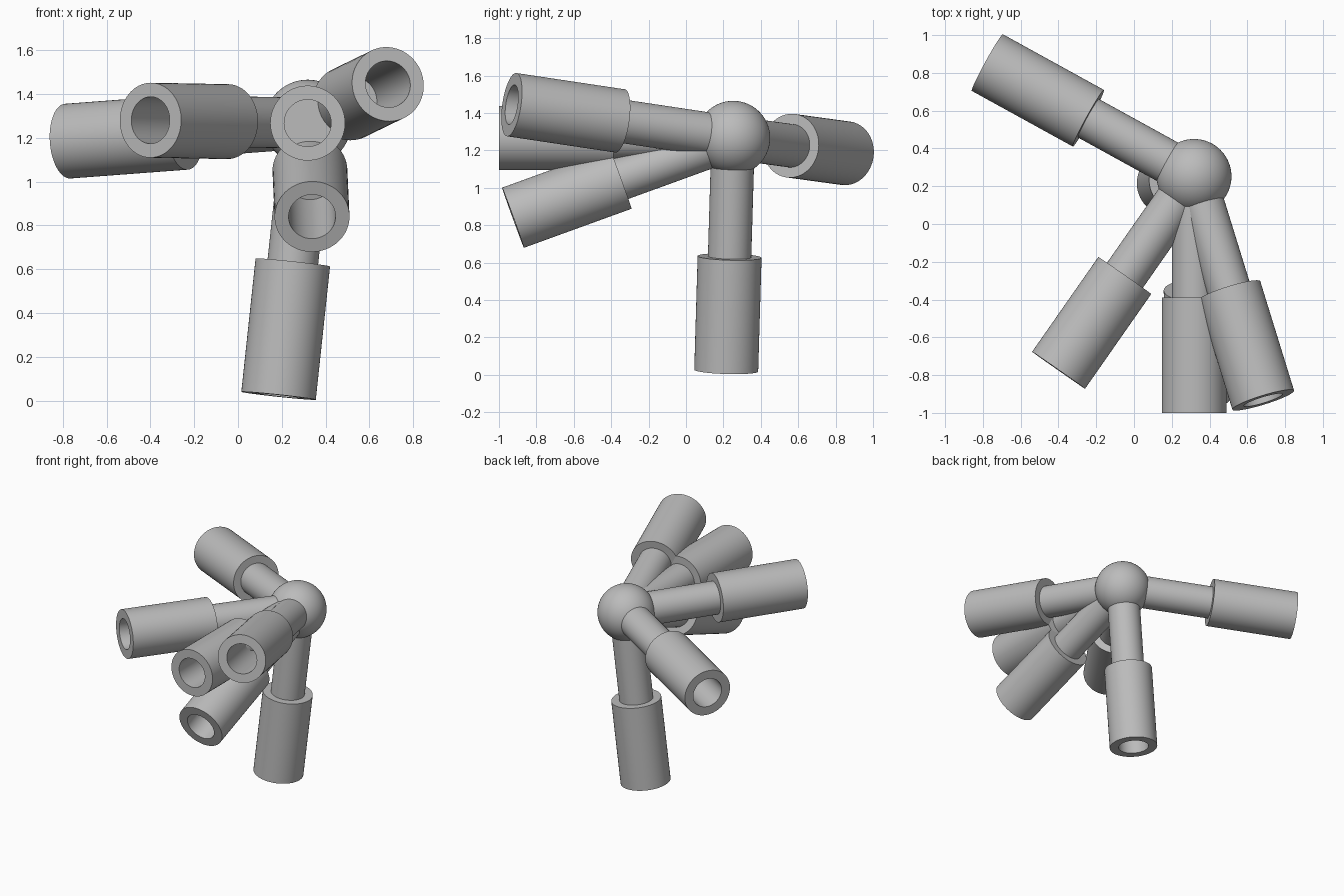
import bpy
import bmesh
import math
from mathutils import Vector

cube = bpy.data.objects.get("Cube")
if cube:
    bpy.data.objects.remove(cube, do_unlink=True)

HUB = Vector((0.318, 0.252, 1.267))
SEGMENTS = 64

grey = bpy.data.materials.new("plain grey")
grey.use_nodes = True
GREY = (0.5, 0.5, 0.5, 1)
grey.diffuse_color = GREY
grey.node_tree.nodes["Principled BSDF"].inputs["Base Color"].default_value = GREY


def finish(obj):
    obj.data.materials.append(grey)
    bpy.ops.object.select_all(action="DESELECT")
    bpy.context.view_layer.objects.active = obj
    obj.select_set(True)
    bpy.ops.object.shade_smooth_by_angle(angle=math.radians(35))


def lathe(name, profile, direction):
    """Spin a (radius, distance) profile about an axis leaving the hub."""
    bm = bmesh.new()
    verts = [bm.verts.new((r, 0, d)) for r, d in profile]
    edges = [bm.edges.new(pair) for pair in zip(verts, verts[1:])]
    bmesh.ops.spin(bm, geom=verts + edges, cent=(0, 0, 0), axis=(0, 0, 1),
                   angle=math.tau, steps=SEGMENTS)
    bmesh.ops.remove_doubles(bm, verts=bm.verts, dist=0.0001)
    bmesh.ops.recalc_face_normals(bm, faces=bm.faces)
    mesh = bpy.data.meshes.new(name)
    bm.to_mesh(mesh)
    bm.free()
    obj = bpy.data.objects.new(name, mesh)
    bpy.context.collection.objects.link(obj)
    obj.location = HUB
    obj.rotation_euler = direction.to_track_quat("Z", "Y").to_euler()
    finish(obj)


# Central ball
bpy.ops.mesh.primitive_uv_sphere_add(segments=SEGMENTS, ring_count=32,
                                     radius=0.198, location=HUB)
hub = bpy.context.object
hub.name = "hub_ball"
finish(hub)

# Each arm is a thin rod carrying a thick sleeve with a blind hole in its end
ROD = [(0, 0), (0.116, 0), (0.116, 0.70), (0, 0.70)]
SLEEVE = [(0, 0.64), (0.171, 0.64), (0.171, 1.252),
          (0.107, 1.252), (0.107, 0.73), (0, 0.73)]
ARMS = {
    "front": (0, -1, 0),
    "lower_front": (0.02, -1.177, -0.427),
    "upper_left": (0.367, -1.187, 0.178),
    "front_right": (-0.713, -1.02, 0.013),
    "back_right": (-1.09, 0.60, -0.082),
    "down": (-0.133, -0.037, -1.245),
}
for name, direction in ARMS.items():
    axis = Vector(direction).normalized()
    lathe(name + "_rod", ROD, axis)
    lathe(name + "_sleeve", SLEEVE, axis)
